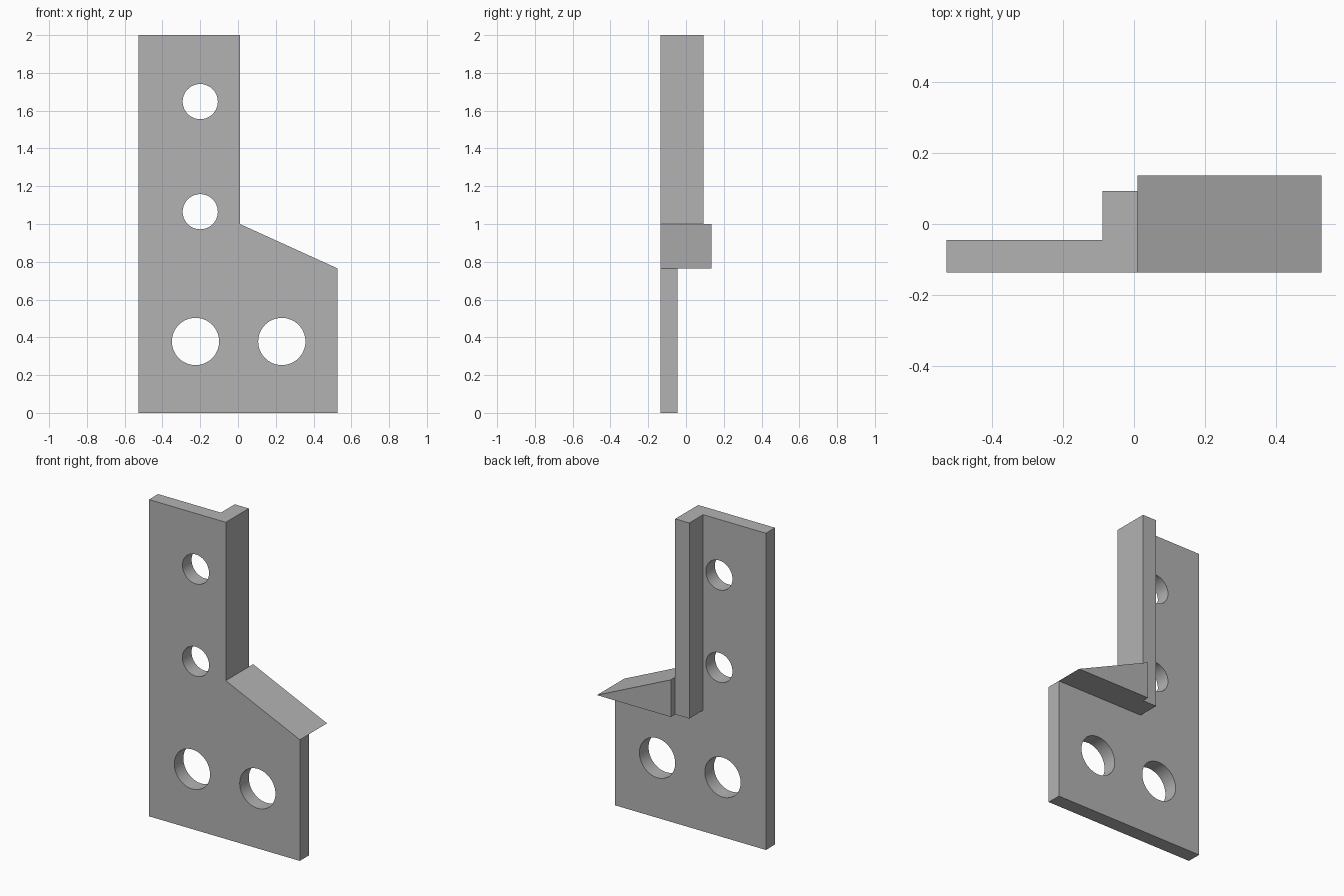
import bpy
import bmesh
from mathutils import Matrix

cube = bpy.data.objects.get("Cube")
if cube:
    bpy.data.objects.remove(cube, do_unlink=True)

grey = bpy.data.materials.new("plain grey")
grey.use_nodes = True
colour = (0.45, 0.45, 0.45, 1)
grey.diffuse_color = colour
grey.node_tree.nodes["Principled BSDF"].inputs["Base Color"].default_value = colour

# Shared dimensions
HALF, TOP = 0.527, 2.0
STEP_X, STEP_Z, SHELF_Z = 0.01, 1.0, 0.765
FRONT, PLATE_BACK, RIB_BACK, SHELF_BACK = -0.136, -0.045, 0.093, 0.136


def finish(name, bm):
    bmesh.ops.recalc_face_normals(bm, faces=bm.faces)
    mesh = bpy.data.meshes.new(name)
    bm.to_mesh(mesh)
    bm.free()
    mesh.materials.append(grey)
    obj = bpy.data.objects.new(name, mesh)
    bpy.context.collection.objects.link(obj)
    return obj


def extrude_profile(name, points, y0, y1):
    """Solid from an outline in x and z, running from y0 to y1."""
    bm = bmesh.new()
    face = bm.faces.new([bm.verts.new((x, y0, z)) for x, z in points])
    new = bmesh.ops.extrude_face_region(bm, geom=[face])["geom"]
    verts = [g for g in new if isinstance(g, bmesh.types.BMVert)]
    bmesh.ops.translate(bm, verts=verts, vec=(0, y1 - y0, 0))
    return finish(name, bm)


# Flat plate with a sloping shoulder
plate = extrude_profile("plate", [
    (-HALF, 0), (HALF, 0), (HALF, SHELF_Z),
    (STEP_X, STEP_Z), (STEP_X, TOP), (-HALF, TOP)], FRONT, PLATE_BACK)

# Upright stiffening rib behind the plate
extrude_profile("rib", [
    (-0.088, SHELF_Z), (STEP_X, SHELF_Z), (STEP_X, TOP), (-0.088, TOP)],
    PLATE_BACK, RIB_BACK)

# Wedge-shaped shelf behind the shoulder
extrude_profile("wedge_shelf", [
    (STEP_X, SHELF_Z), (HALF, SHELF_Z), (STEP_X, STEP_Z)],
    PLATE_BACK, SHELF_BACK)

# Four bolt holes: x, z, radius
bm = bmesh.new()
for x, z, r in [(-0.2, 1.648, 0.093), (-0.2, 1.065, 0.093),
                (-0.225, 0.378, 0.125), (0.232, 0.378, 0.125)]:
    bmesh.ops.create_cone(
        bm, cap_ends=True, segments=64, radius1=r, radius2=r, depth=0.4,
        matrix=Matrix.Translation((x, -0.09, z)) @ Matrix.Rotation(1.5707963, 4, "X"))
cutter = finish("hole_cutter", bm)
cutter.hide_render = True

cut = plate.modifiers.new("bolt holes", "BOOLEAN")
cut.operation, cut.solver, cut.object = "DIFFERENCE", "EXACT", cutter
bpy.ops.object.select_all(action="DESELECT")
plate.select_set(True)
bpy.context.view_layer.objects.active = plate
bpy.ops.object.modifier_apply(modifier=cut.name)
bpy.data.objects.remove(cutter, do_unlink=True)
bpy.ops.object.shade_smooth_by_angle()
